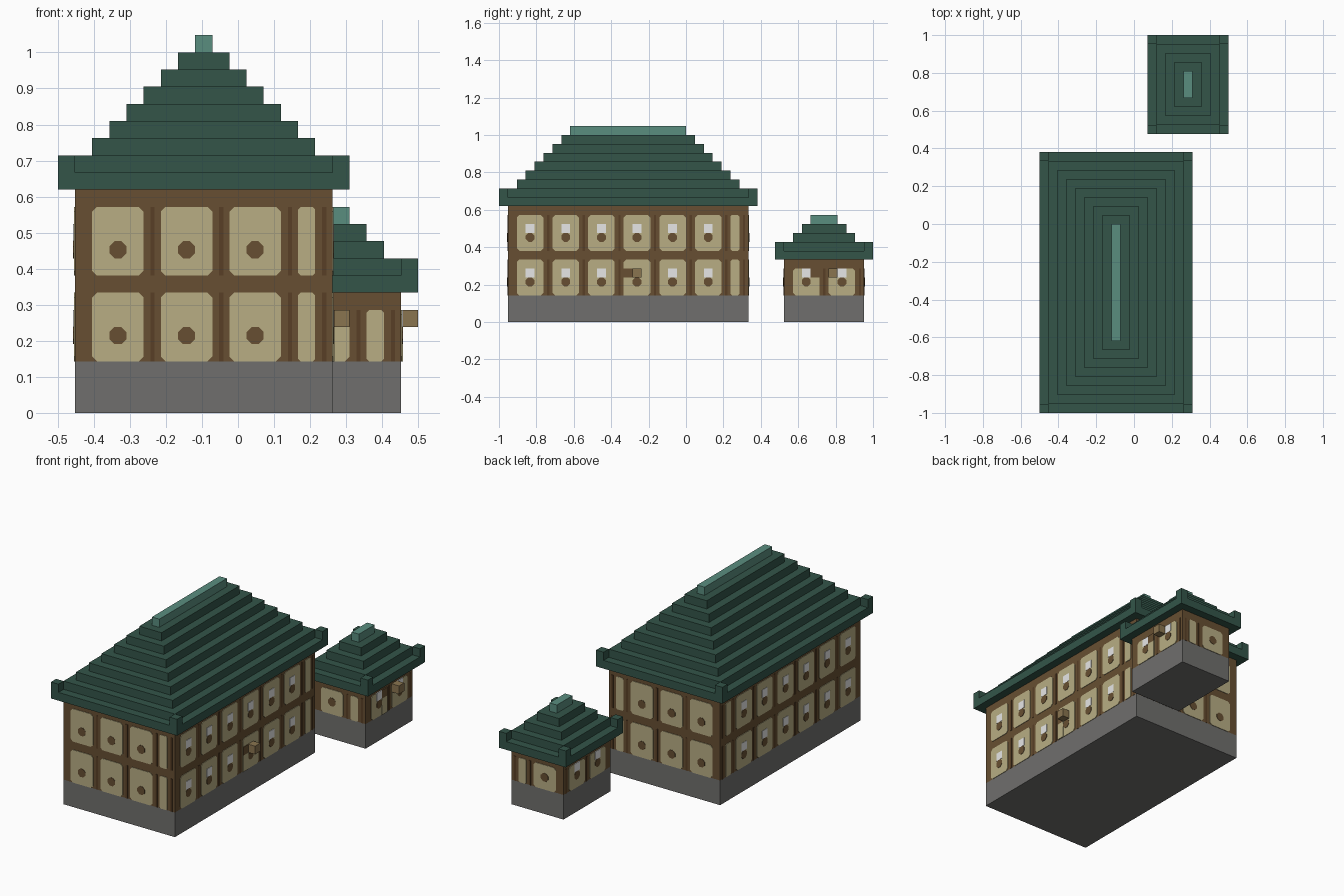
import bpy, bmesh
from mathutils import Vector

if "Cube" in bpy.data.objects:
    bpy.data.objects.remove(bpy.data.objects["Cube"])

U = 1 / 21  # one building module


def material(name, hex_code):
    def linear(c):
        return c / 12.92 if c <= 0.04045 else ((c + 0.055) / 1.055) ** 2.4
    rgb = [linear(int(hex_code[i:i + 2], 16) / 255) for i in (0, 2, 4)]
    m = bpy.data.materials.new(name)
    m.use_nodes = True
    m.diffuse_color = (*rgb, 1)
    m.node_tree.nodes["Principled BSDF"].inputs["Base Color"].default_value = (*rgb, 1)
    return m


STONE = material("grey stone", "706F6D")
TIMBER = material("brown timber", "674F32")
DARK = material("dark timber", "583F26")
PLASTER = material("cream plaster", "B8AE84")
TILE = material("green roof tile", "335549")
RIDGE = material("teal ridge tile", "5A8D7F")
PANE = material("white pane", "FFFFFF")
BRACKET = material("light wood", "8A7550")


def finish(name, bm, mat):
    bmesh.ops.recalc_face_normals(bm, faces=bm.faces)
    mesh = bpy.data.meshes.new(name)
    bm.to_mesh(mesh)
    bm.free()
    mesh.materials.append(mat)
    obj = bpy.data.objects.new(name, mesh)
    bpy.context.collection.objects.link(obj)


def add_box(bm, x0, x1, y0, y1, z0, z1):
    """Box in modules."""
    verts = bmesh.ops.create_cube(bm, size=1)["verts"]
    for v in verts:
        v.co = Vector((x0 + (v.co.x + .5) * (x1 - x0),
                       y0 + (v.co.y + .5) * (y1 - y0),
                       z0 + (v.co.z + .5) * (z1 - z0))) * U


def box(name, mat, *bounds):
    bm = bmesh.new()
    add_box(bm, *bounds)
    finish(name, bm, mat)


def add_plate(bm, wall, a0, a1, z0, z1, cut, depth):
    """Thin plate with clipped corners, standing on a wall plane."""
    axis, plane, sign = wall

    def place(a, z, d):
        out = plane * U + sign * d
        return (out, a * U, z * U) if axis == "x" else (a * U, out, z * U)

    outline = [(a0 + cut, z0), (a1 - cut, z0), (a1, z0 + cut), (a1, z1 - cut),
               (a1 - cut, z1), (a0 + cut, z1), (a0, z1 - cut), (a0, z0 + cut)]
    if cut == 0:
        outline = outline[1::2]
        outline = [(a0, z0), (a1, z0), (a1, z1), (a0, z1)]
    rings = [[bm.verts.new(place(a, z, d)) for a, z in outline] for d in (0, depth)]
    bm.faces.new(rings[0])
    bm.faces.new(rings[1])
    n = len(outline)
    for i in range(n):
        j = (i + 1) % n
        bm.faces.new((rings[0][i], rings[0][j], rings[1][j], rings[1][i]))


def roof(name, x0, x1, y0, y1, z, steps):
    # stepped courses, each one module further in
    bm = bmesh.new()
    for i in range(steps):
        add_box(bm, x0 + i, x1 - i, y0 + i, y1 - i, z + i, z + i + 1)
    finish(name + "_roof_courses", bm, TILE)
    # raised eave corners
    bm = bmesh.new()
    for cx in (x0, x1 - 1):
        for cy in (y0, y1 - 1):
            add_box(bm, cx, cx + 1, cy, cy + 1, z + 1, z + 2)
    finish(name + "_eave_corners", bm, TILE)
    box(name + "_ridge", RIDGE, x0 + steps, x1 - steps, y0 + steps, y1 - steps,
        z + steps, z + steps + 1)


def building(name, x0, x1, y0, y1, top, steps, end_panels, side_panels,
             storeys, height, blocked=None):
    box(name + "_plinth", STONE, x0, x1, y0, y1, 0, 3)
    box(name + "_walls", TIMBER, x0, x1, y0, y1, 3, top)
    roof(name, x0 - 1, x1 + 1, y0 - 1, y1 + 1, top, steps)
    walls = {"front": ("y", y0, -1), "back": ("y", y1, 1),
             "left": ("x", x1, 1), "right": ("x", x0, -1)}
    for side, wall in walls.items():
        at_end = wall[0] == "y"
        panels = end_panels if at_end else side_panels
        plaster, knobs, panes, posts = [bmesh.new() for _ in range(4)]
        for z in storeys:
            for start, width in panels:
                add_plate(plaster, wall, start, start + width, z, z + height,
                          .28 if width > 1 else .15, .003)
                # shadow groove on the post beside each panel
                add_plate(posts, wall, start + width + .4, start + width + .65,
                          z, z + height, 0, .002)
                if width == 1:
                    continue
                mid = start + 1
                add_plate(knobs, wall, mid, mid + 1, z + 1, z + 2, .3, .005)
                if not at_end and (side, mid, z) != blocked:
                    add_plate(panes, wall, mid, mid + 1, z + 2, z + 3, 0, .005)
        finish(f"{name}_{side}_plaster", plaster, PLASTER)
        finish(f"{name}_{side}_knobs", knobs, TIMBER)
        finish(f"{name}_{side}_post_grooves", posts, DARK)
        if at_end:
            panes.free()
        else:
            finish(f"{name}_{side}_panes", panes, PANE)
    return walls["left"]


# Large hall
hall_wall = building(
    "hall", -9.5, 5.5, -20, 7, 13, 8,
    [(-8.5, 3), (-4.5, 3), (-.5, 3), (3.5, 1)],
    [(y, 3) for y in range(-19, 2, 4)] + [(5, 1)],
    (3, 8), 4, ("left", -6, 3))

# Small lodge
lodge_wall = building(
    "lodge", 2.5, 9.5, 11, 20, 7, 4,
    [(3.5, 3), (7.5, 1)], [(12, 3), (16, 3)], (3,), 3)

# Entrances: projecting bracket, lintel and door leaf
for name, wall, y, door in (("hall", hall_wall, -6, -7), ("lodge", lodge_wall, 16, 14)):
    box(name + "_bracket", BRACKET, wall[1], wall[1] + 1, y, y + 1, 5, 6)
    bm = bmesh.new()
    add_plate(bm, wall, door, door + 1, 5, 6, 0, .006)
    finish(name + "_lintel", bm, TIMBER)
    bm = bmesh.new()
    add_plate(bm, wall, door, door + 1, 3, 5, 0, .006)
    finish(name + "_door", bm, PLASTER)
